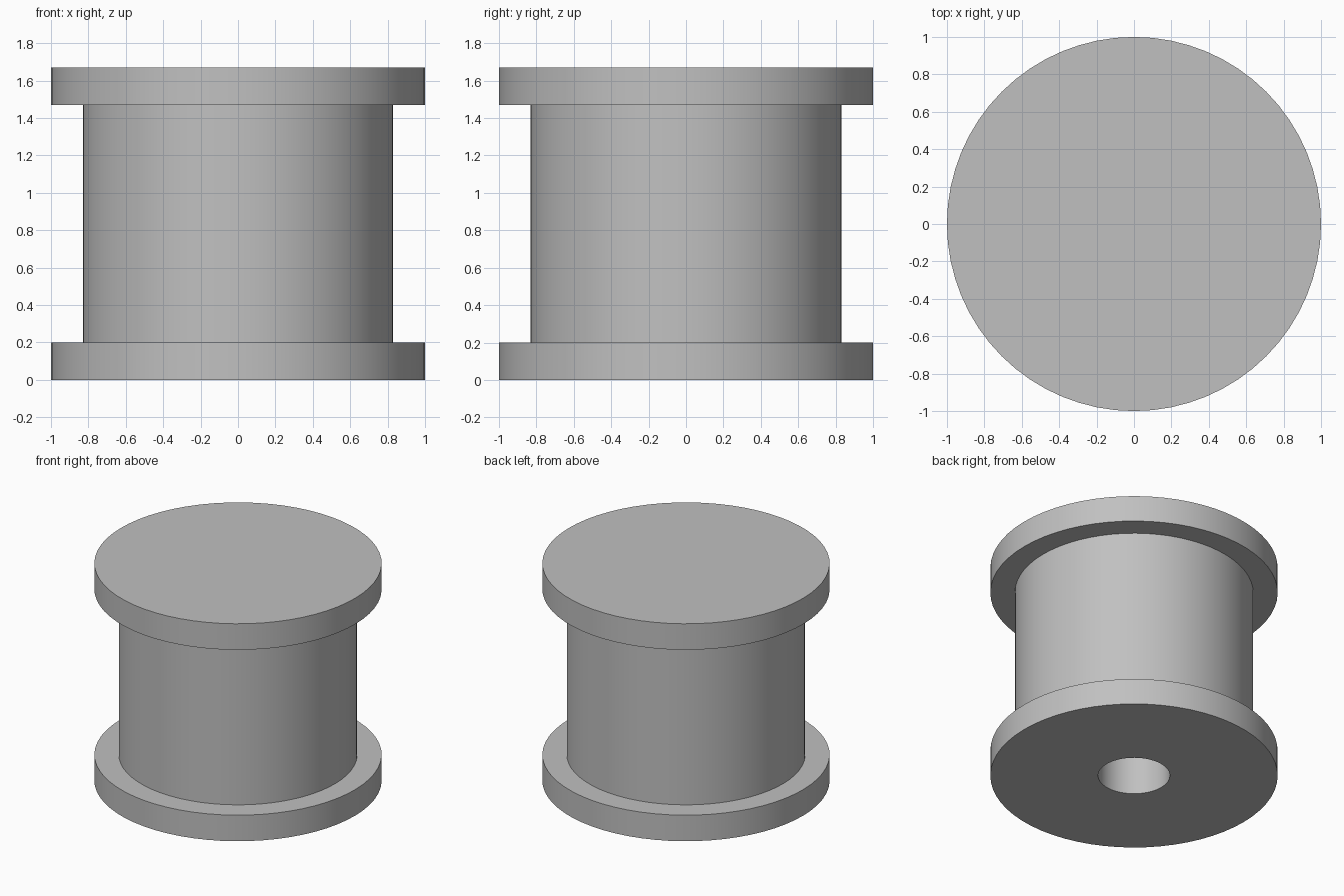
import bpy, bmesh, math
from mathutils import Matrix

cube = bpy.data.objects.get("Cube")
if cube:
    bpy.data.objects.remove(cube, do_unlink=True)

SEGMENTS = 64
FLANGE_R, BODY_R, BORE_R = 1.0, 0.83, 0.25
HEIGHT, FLANGE_H = 1.67, 0.2

# Plain grey material
grey = bpy.data.materials.new("plain grey")
grey.use_nodes = True
colour = (0.53, 0.53, 0.53, 1)
grey.diffuse_color = colour
grey.node_tree.nodes["Principled BSDF"].inputs["Base Color"].default_value = colour


def lathe(name, profile):
    """Revolve (radius, z) points around z; zero-radius points close the ends."""
    bm = bmesh.new()
    verts = [bm.verts.new((r, 0, z)) for r, z in profile]
    edges = [bm.edges.new(pair) for pair in zip(verts, verts[1:])]
    bmesh.ops.spin(bm, geom=verts + edges, cent=(0, 0, 0), axis=(0, 0, 1),
                   angle=math.tau, steps=SEGMENTS, use_merge=True)
    bmesh.ops.remove_doubles(bm, verts=bm.verts, dist=0.0001)
    bmesh.ops.recalc_face_normals(bm, faces=bm.faces)
    mesh = bpy.data.meshes.new(name)
    bm.to_mesh(mesh)
    bm.free()
    mesh.materials.append(grey)
    obj = bpy.data.objects.new(name, mesh)
    bpy.context.collection.objects.link(obj)
    bpy.ops.object.select_all(action='DESELECT')
    obj.select_set(True)
    bpy.context.view_layer.objects.active = obj
    bpy.ops.object.shade_smooth_by_angle(angle=math.radians(30))
    return obj


# Spool: blind bore from below, lower flange, body, closed upper flange
upper = HEIGHT - FLANGE_H
lathe("spool", [
    (0, upper), (BORE_R, upper), (BORE_R, 0),
    (FLANGE_R, 0), (FLANGE_R, FLANGE_H),
    (BODY_R, FLANGE_H), (BODY_R, upper),
    (FLANGE_R, upper), (FLANGE_R, HEIGHT), (0, HEIGHT),
])
